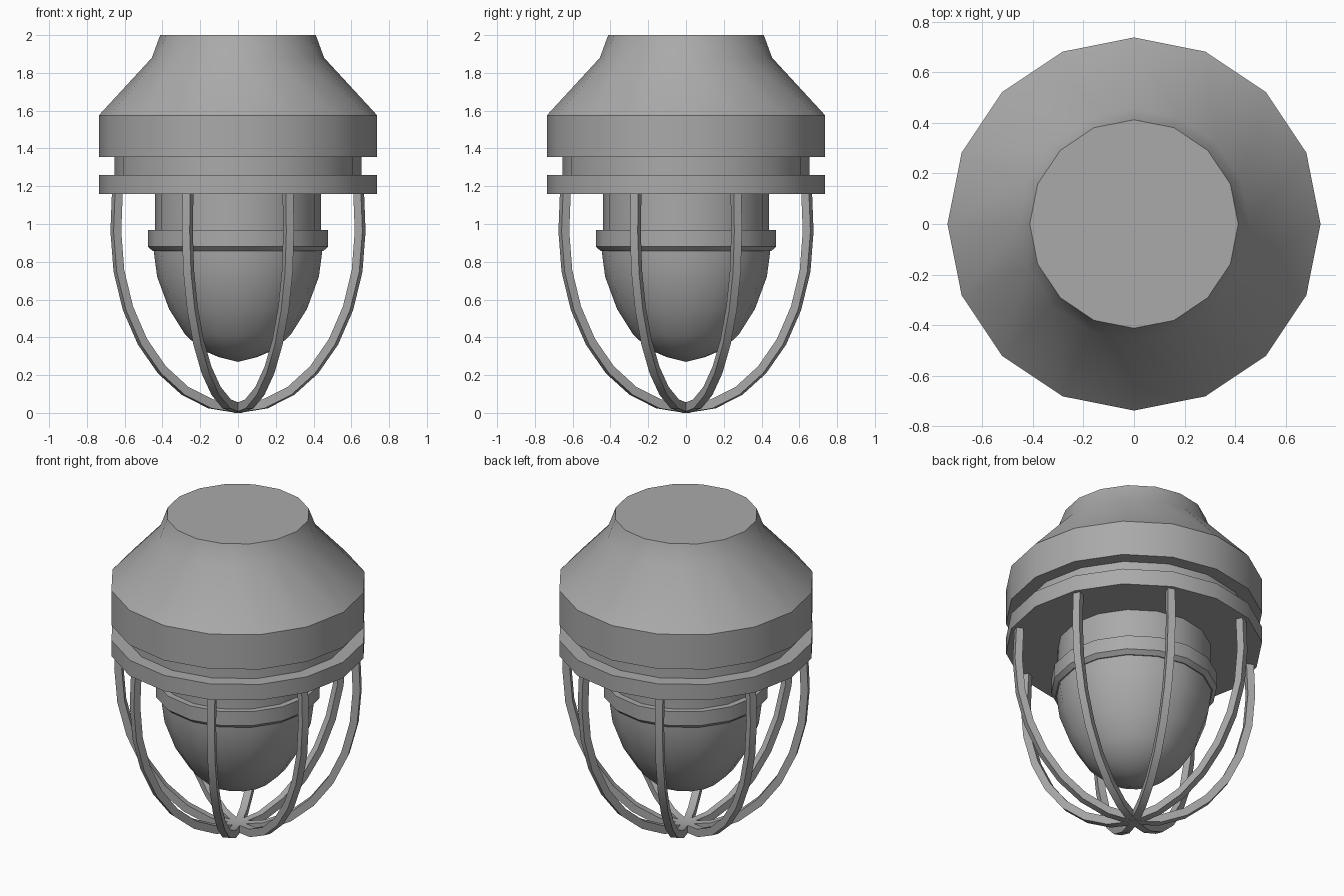
import bpy
import bmesh
from math import sin, cos, pi, radians
from mathutils import Matrix, Vector

SIDES = 16

if "Cube" in bpy.data.objects:
    bpy.data.objects.remove(bpy.data.objects["Cube"], do_unlink=True)

# Single painted-metal grey
grey = bpy.data.materials.new("lamp_grey")
grey.use_nodes = True
grey.diffuse_color = (0.4, 0.4, 0.4, 1)
grey.node_tree.nodes["Principled BSDF"].inputs["Base Color"].default_value = (0.4, 0.4, 0.4, 1)


def finish(bm, name):
    """Turn a bmesh into a named object with smooth faces and sharp edges."""
    bmesh.ops.recalc_face_normals(bm, faces=bm.faces)
    mesh = bpy.data.meshes.new(name)
    bm.to_mesh(mesh)
    bm.free()
    mesh.materials.append(grey)
    obj = bpy.data.objects.new(name, mesh)
    bpy.context.collection.objects.link(obj)
    bpy.ops.object.select_all(action='DESELECT')
    obj.select_set(True)
    bpy.context.view_layer.objects.active = obj
    bpy.ops.object.shade_smooth_by_angle(angle=radians(32))
    return obj


def lathe(name, profile):
    """Revolve (radius, height) points around z; end points on the axis close it."""
    bm = bmesh.new()
    verts = [bm.verts.new((r, 0, z)) for r, z in profile]
    edges = [bm.edges.new(pair) for pair in zip(verts, verts[1:])]
    bmesh.ops.spin(bm, geom=verts + edges, cent=(0, 0, 0), axis=(0, 0, 1),
                   angle=2 * pi, steps=SIDES, use_merge=False)
    bmesh.ops.remove_doubles(bm, verts=bm.verts, dist=0.0005)
    return finish(bm, name)


# Housing: tapered cap, wide band, recessed groove and lower ring
lathe("housing", [(0, 2), (0.412, 2), (0.456, 1.88), (0.737, 1.575),
                  (0.737, 1.355), (0.655, 1.355), (0.655, 1.26),
                  (0.737, 1.26), (0.737, 1.16), (0, 1.16)])

# Glass globe with its neck and collar
lathe("globe_neck", [(0, 1.2), (0.44, 1.2), (0.44, 0.95), (0, 0.95)])
lathe("globe_collar", [(0, 0.968), (0.477, 0.968), (0.477, 0.88),
                       (0.452, 0.857), (0, 0.857)])
lathe("globe", [(0, 0.88), (0.447, 0.88), (0.443, 0.83), (0.428, 0.72),
                (0.365, 0.55), (0.28, 0.415), (0.195, 0.335), (0.1, 0.295), (0, 0.27)])


def cage_arch(name, angle):
    """Square-section bar running down one side, under the globe and up the other."""
    half_width, steps = 0.022, 14
    outer, inner = [(-0.712, 1.2)], [(-0.668, 1.2)]
    for i in range(steps + 1):
        a = pi * i / steps
        outer.append((-0.722 * cos(a), 0.96 - 0.96 * sin(a)))
        inner.append((-0.678 * cos(a), 0.96 - 0.912 * sin(a)))
    outer.append((0.712, 1.2))
    inner.append((0.668, 1.2))
    bm = bmesh.new()
    rings = []
    for (ox, oz), (ix, iz) in zip(outer, inner):
        corners = [(ox, -half_width, oz), (ox, half_width, oz),
                   (ix, half_width, iz), (ix, -half_width, iz)]
        rings.append([bm.verts.new(Vector(c)) for c in corners])
    for a, b in zip(rings, rings[1:]):
        for k in range(4):
            n = (k + 1) % 4
            bm.faces.new((a[k], a[n], b[n], b[k]))
    bm.faces.new(rings[0])
    bm.faces.new(rings[-1])
    bm.transform(Matrix.Rotation(angle, 4, 'Z'))
    return finish(bm, name)


# Guard cage: four crossing arches make eight bars
for i in range(4):
    cage_arch(f"cage_arch_{i + 1}", pi / 8 + i * pi / 4)
